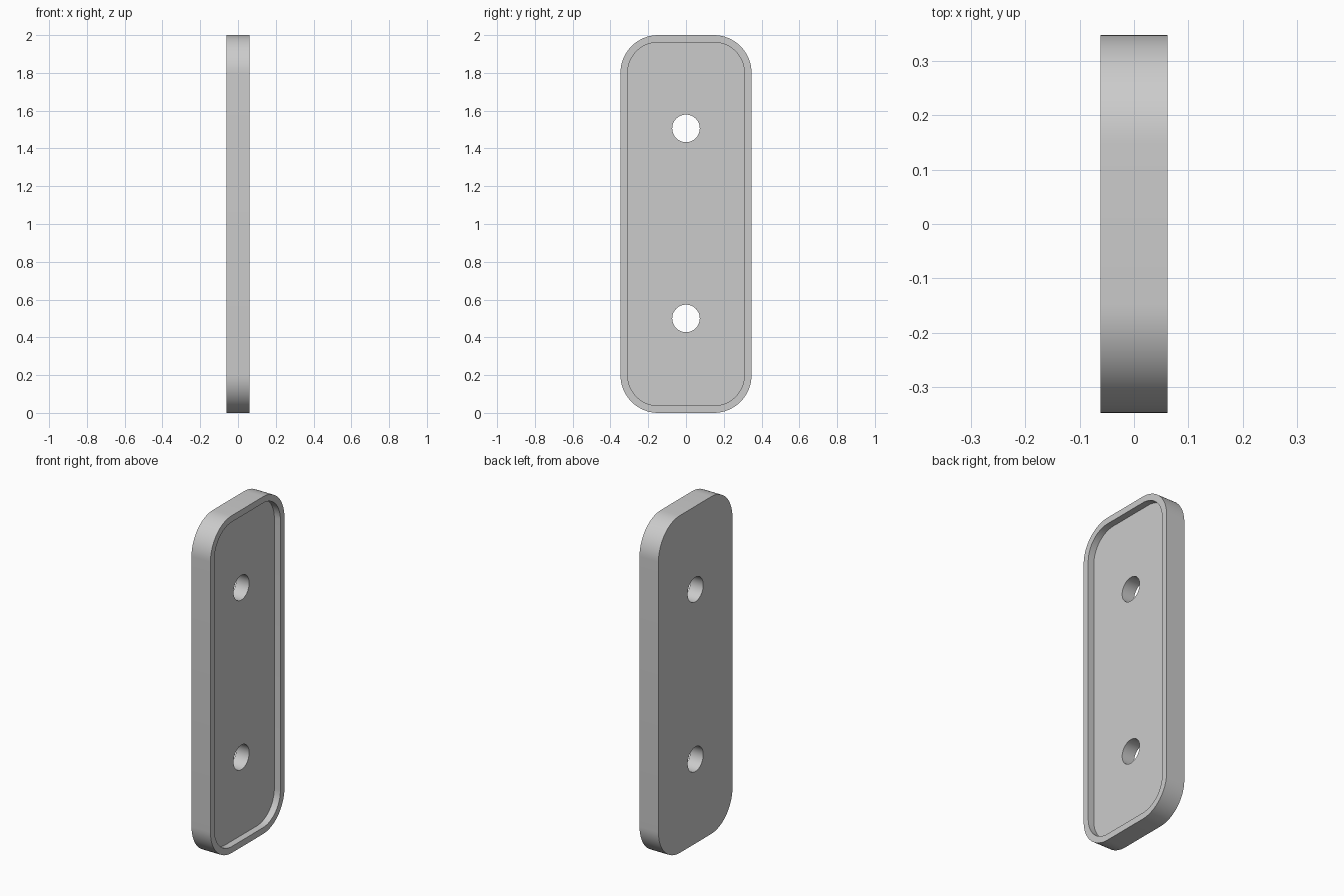
import bpy, bmesh, math

cube = bpy.data.objects.get("Cube")
if cube:
    bpy.data.objects.remove(cube, do_unlink=True)

HALF_T, HALF_W, HEIGHT = 0.062, 0.347, 2.0
CORNER, RIM, DEPTH = 0.2, 0.038, 0.04
HOLE_R, HOLES = 0.073, (0.5, 1.506)

grey = bpy.data.materials.new("plain grey")
grey.use_nodes = True
colour = (0.6, 0.6, 0.6, 1)
grey.diffuse_color = colour
grey.node_tree.nodes["Principled BSDF"].inputs["Base Color"].default_value = colour


def rounded_prism(name, x0, x1, half_w, half_h, radius, zc, steps=16):
    """Rounded rectangle in the YZ plane, extruded along X."""
    bm = bmesh.new()
    ring = []
    for quarter, (sy, sz) in enumerate(((1, 1), (-1, 1), (-1, -1), (1, -1))):
        for i in range(steps + 1):
            a = (quarter + i / steps) * math.pi / 2
            y = sy * (half_w - radius) + radius * math.cos(a)
            z = zc + sz * (half_h - radius) + radius * math.sin(a)
            ring.append(bm.verts.new((x0, y, z)))
    bmesh.ops.remove_doubles(bm, verts=ring, dist=1e-5)
    face = bm.faces.new(bm.verts[:])
    ext = bmesh.ops.extrude_face_region(bm, geom=[face])["geom"]
    top = [v for v in ext if isinstance(v, bmesh.types.BMVert)]
    bmesh.ops.translate(bm, verts=top, vec=(x1 - x0, 0, 0))
    bmesh.ops.recalc_face_normals(bm, faces=bm.faces)
    mesh = bpy.data.meshes.new(name)
    bm.to_mesh(mesh)
    bm.free()
    obj = bpy.data.objects.new(name, mesh)
    mesh.materials.append(grey)
    bpy.context.collection.objects.link(obj)
    return obj


# Plate body
plate = rounded_prism("plate", -HALF_T, HALF_T, HALF_W, HEIGHT / 2, CORNER, HEIGHT / 2)

# Shallow recess on the +x face and two through holes
cutters = [rounded_prism("recess_cutter", HALF_T - DEPTH, HALF_T + 0.1, HALF_W - RIM,
                         HEIGHT / 2 - RIM, CORNER - RIM, HEIGHT / 2)]
for z in HOLES:
    cutters.append(rounded_prism("hole_cutter", -0.3, 0.3, HOLE_R, HOLE_R, HOLE_R, z, 12))

bpy.ops.object.select_all(action="DESELECT")
plate.select_set(True)
bpy.context.view_layer.objects.active = plate
for cutter in cutters:
    cutter.hide_render = True
    cut = plate.modifiers.new("cut", "BOOLEAN")
    cut.operation, cut.solver, cut.object = "DIFFERENCE", "EXACT", cutter
    bpy.ops.object.modifier_apply(modifier=cut.name)
    bpy.data.objects.remove(cutter, do_unlink=True)

bpy.ops.object.shade_smooth_by_angle(angle=math.radians(30))
